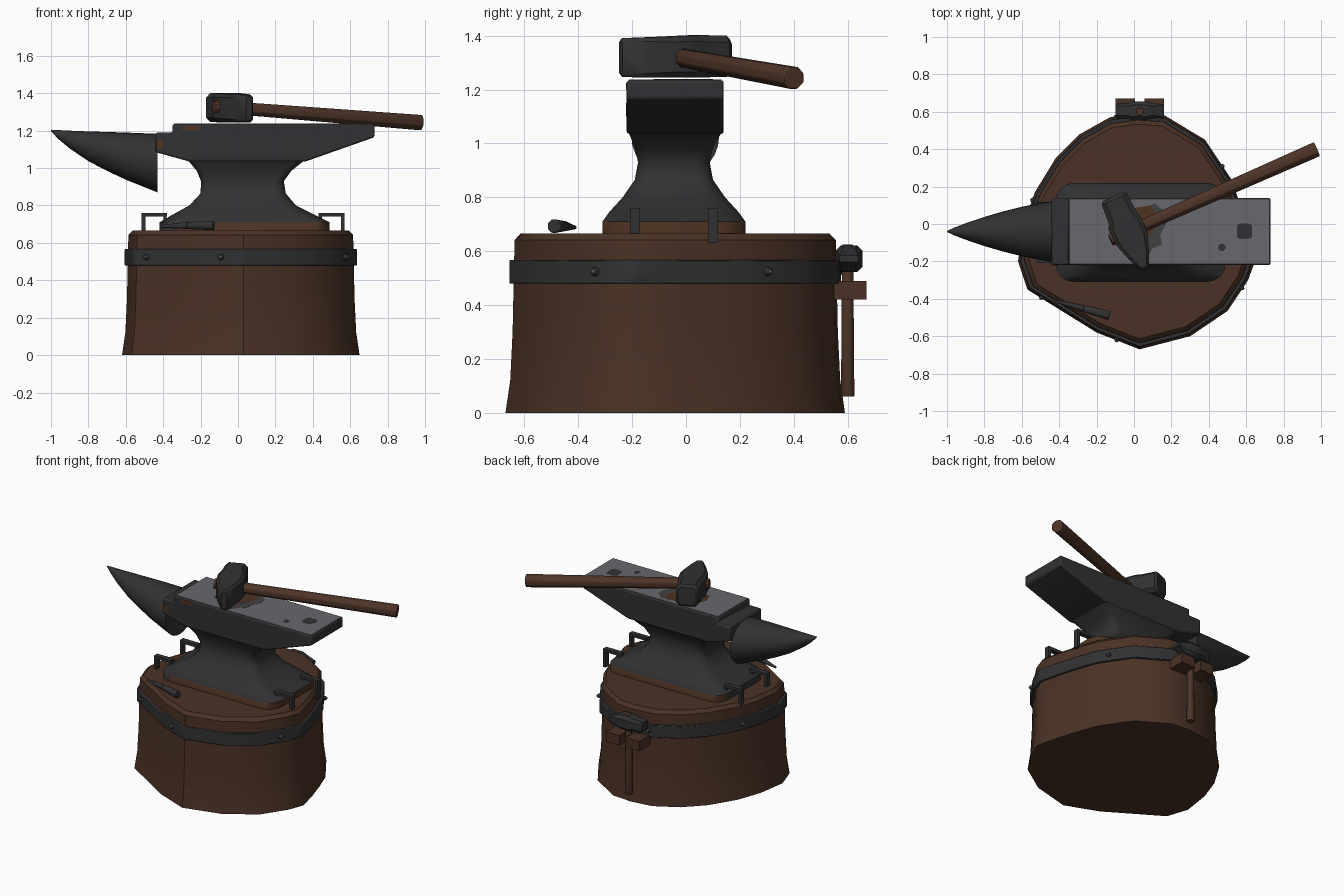
import bpy
from math import sin, cos, pi, radians
from mathutils import Vector

if "Cube" in bpy.data.objects:
    bpy.data.objects.remove(bpy.data.objects["Cube"])


def material(name, rgb):
    m = bpy.data.materials.new(name)
    m.use_nodes = True
    m.diffuse_color = (*rgb, 1)
    bsdf = m.node_tree.nodes["Principled BSDF"]
    bsdf.inputs["Base Color"].default_value = (*rgb, 1)
    bsdf.inputs["Roughness"].default_value = 0.7
    return m


WOOD = material("dark wood", (0.068, 0.031, 0.018))
HANDLE = material("handle wood", (0.075, 0.034, 0.02))
IRON = material("dark iron", (0.031, 0.031, 0.033))
STEEL = material("worn steel", (0.14, 0.14, 0.155))
TARNISH = material("tarnish", (0.055, 0.053, 0.055))
RUST = material("rust", (0.075, 0.033, 0.016))


def finish(name, verts, faces, mat, bevel=0, angle=35):
    mesh = bpy.data.meshes.new(name)
    mesh.from_pydata(verts, [], faces)
    ob = bpy.data.objects.new(name, mesh)
    bpy.context.collection.objects.link(ob)
    mesh.materials.append(mat)
    bpy.ops.object.select_all(action="DESELECT")
    ob.select_set(True)
    bpy.context.view_layer.objects.active = ob
    # consistent outward normals
    bpy.ops.object.mode_set(mode="EDIT")
    bpy.ops.mesh.select_all(action="SELECT")
    bpy.ops.mesh.normals_make_consistent(inside=False)
    bpy.ops.object.mode_set(mode="OBJECT")
    if bevel:
        mod = ob.modifiers.new("Bevel", "BEVEL")
        mod.width, mod.segments, mod.limit_method = bevel, 2, "ANGLE"
    bpy.ops.object.shade_smooth_by_angle(angle=radians(angle))
    return ob


def loft(name, rings, mat, bevel=0, angle=35):
    """Skin a list of equal-length rings and cap both ends."""
    n = len(rings[0])
    verts = [tuple(p) for ring in rings for p in ring]
    faces = [(r * n + i, r * n + (i + 1) % n, (r + 1) * n + (i + 1) % n, (r + 1) * n + i)
             for r in range(len(rings) - 1) for i in range(n)]
    faces += [tuple(range(n)), tuple(range(len(verts) - n, len(verts)))]
    return finish(name, verts, faces, mat, bevel, angle)


def box(name, x0, x1, y0, y1, z0, z1, mat, bevel=0):
    rings = [[(x0, y0, z), (x1, y0, z), (x1, y1, z), (x0, y1, z)] for z in (z0, z1)]
    return loft(name, rings, mat, bevel)


def rod(name, a, b, ra, rb, mat, sides=8):
    a, b = Vector(a), Vector(b)
    q = (b - a).to_track_quat("Z", "Y")
    rings = [[p + q @ Vector((r * cos(2 * pi * (i + .5) / sides), r * sin(2 * pi * (i + .5) / sides), 0))
              for i in range(sides)] for p, r in ((a, ra), (b, rb))]
    return loft(name, rings, mat, 0.004, 50)


def rounded_rect(x0, x1, y0, y1, z, r, seg=4):
    pts = []
    for k, (cx, cy) in enumerate(((x1 - r, y1 - r), (x0 + r, y1 - r), (x0 + r, y0 + r), (x1 - r, y0 + r))):
        for i in range(seg + 1):
            t = pi / 2 * (k + i / seg)
            pts.append((cx + r * cos(t), cy + r * sin(t), z))
    return pts


def plate(name, pts, z, mat, thick=0.004):
    return loft(name, [[(x, y, h) for x, y in pts] for h in (z, z + thick)], mat)


# Stump with an uneven outline
OUTLINE = [(.03, -.67), (.3, -.6), (.5, -.465), (.61, -.3), (.65, -.19), (.61, -.03), (.57, .1), (.52, .24),
           (.38, .45), (.165, .58), (.02, .59), (-.13, .57), (-.29, .48), (-.42, .35), (-.53, .17),
           (-.59, 0), (-.62, -.2), (-.57, -.35), (-.41, -.45), (-.2, -.58)]
CX, CY = 0.01, -0.04


def outline(scale, z):
    return [(CX + (x - CX) * scale, CY + (y - CY) * scale, z) for x, y in OUTLINE]


loft("stump", [outline(s, z) for s, z in ((1, 0), (.972, .12), (.958, .3), (.952, .48), (.946, .642), (.91, .665))],
     WOOD)
loft("iron_band", [outline(.978, .48), outline(.978, .567)], IRON, 0.004)


def rim_point(angle, scale, z):
    """Point on the stump outline in a given direction."""
    d = Vector((cos(angle), sin(angle)))
    for i, p in enumerate(OUTLINE):
        a = Vector(p) - Vector((CX, CY))
        e = Vector(OUTLINE[(i + 1) % len(OUTLINE)]) - Vector((CX, CY)) - a
        den = d.cross(e)
        t, u = a.cross(e) / den, a.cross(d) / den
        if t > 0 and 0 <= u <= 1:
            return Vector((CX, CY, z)) + (d * t * scale).to_3d()


for deg in (-100, -28, 37, 100, 163, 215):
    p = rim_point(radians(deg), .975, .524)
    out = Vector((cos(radians(deg)), sin(radians(deg)), 0))
    rod("band_rivet", p, p + out * .022, .02, .011, IRON, 6)
    rod("rivet_head", p, p + out * .025, .009, .007, STEEL, 6)

# Anvil foot and waist, with rust along part of the foot
WAIST = [(-.42, .49, -.31, .22, .66, .1), (-.42, .49, -.31, .22, .71, .1), (-.36, .42, -.285, .195, .745, .1),
         (-.26, .31, -.235, .145, .8, .08), (-.2, .255, -.19, .1, .865, .06), (-.198, .245, -.178, .088, .93, .05),
         (-.22, .285, -.19, .1, .985, .04), (-.27, .36, -.215, .135, 1.045, .03)]
waist = loft("anvil_waist", [rounded_rect(*w) for w in WAIST], IRON, 0, 50)
waist.data.materials.append(RUST)
for f in waist.data.polygons:
    c = f.center
    if c.z < .7 and (c.y < -.03 and c.x > 0 or c.y > .12):
        f.material_index = 1

# Anvil body extruded from its side profile
PROFILE = [(-.44, 1.19), (-.35, 1.19), (-.35, 1.235), (.73, 1.235), (.73, 1.165), (.36, 1.035), (-.26, 1.035),
           (-.44, 1.085)]
loft("anvil_body", [[(x, y, z) for x, z in PROFILE] for y in (-.22, .14)], IRON, 0.01)

# Horn
HORN = [(-.43, .87, 1.183, .163), (-.5, .898, 1.186, .152), (-.6, .938, 1.19, .132), (-.7, .985, 1.193, .107),
        (-.8, 1.037, 1.196, .078), (-.9, 1.105, 1.2, .044), (-.96, 1.155, 1.203, .021), (-1, 1.197, 1.205, .003)]
loft("anvil_horn", [[(x, -.04 + w * cos(t), (lo + hi) / 2 + (hi - lo) / 2 * sin(t))
                     for t in (2 * pi * i / 28 for i in range(28))] for x, lo, hi, w in HORN], IRON)

# Working face, stains and tool holes
plate("anvil_face", [(-.342, -.211), (.722, -.211), (.722, .131), (-.342, .131)], 1.233, STEEL)
plate("face_tarnish", [(-.02, -.17), (.06, -.2), (.1, -.13), (.15, -.11), (.14, -.06), (.18, .02), (.17, .06),
                       (.11, .11), (.02, .06)], 1.234, TARNISH)
plate("face_rust", [(-.14, -.02), (-.12, -.09), (-.04, -.12), (.06, -.1), (.1, -.03), (.13, .03), (.09, .1),
                    (-.03, .08), (-.1, .06)], 1.2345, RUST)
plate("square_hole", rounded := [(x, y) for x, y, _ in rounded_rect(.55, .632, -.08, .002, 0, .02)], 1.234, IRON)
plate("round_hole", [(.47 + .02 * cos(i * pi / 6), -.125 + .02 * sin(i * pi / 6)) for i in range(12)], 1.234, IRON)
box("edge_rust", -.3, -.2, -.222, -.2, 1.2, 1.224, RUST)
box("side_rust", -.436, -.4, -.222, -.2, 1.1, 1.15, RUST)

# Hold-down staples at both ends of the foot
for outer, inner in ((-.505, -.39), (.56, .44)):
    for y in (-.19, .1):
        lo, hi = sorted((outer, inner))
        box("staple_leg", outer - .01, outer + .01, y - .018, y + .018, .63, .76, IRON)
        box("staple_bar", lo - .01, hi + .01, y - .018, y + .018, .74, .76, IRON)
        box("staple_foot", inner - .008, inner + .008, y - .018, y + .018, .68, .75, IRON)

# Chisel lying on the stump
rod("chisel_shank", (-.13, -.49, .693), (-.27, -.452, .693), .027, .02, IRON)
rod("chisel_blade", (-.27, -.452, .693), (-.42, -.412, .688), .02, .007, IRON)


def chamfered(u0, u1, v0, v1, c):
    return [(u0 + c, v0), (u1 - c, v0), (u1, v0 + c), (u1, v1 - c), (u1 - c, v1), (u0 + c, v1), (u0, v1 - c),
            (u0, v0 + c)]


# Forging hammer resting on the face
MID, ALONG, AXIS = Vector((-.02, -.04, 0)), Vector((.917, .4, 0)), Vector((-.4, .917, 0))
HEAD = [(.207, .06, 1.262, 1.387, .02), (.19, .075, 1.247, 1.4, .025), (.09, .08, 1.245, 1.402, .025),
        (.05, .09, 1.245, 1.4, .02), (-.04, .09, 1.245, 1.396, .02), (-.13, .06, 1.245, 1.393, .015),
        (-.205, .027, 1.247, 1.391, .012), (-.217, .018, 1.258, 1.38, .008)]
loft("hammer_head", [[MID + AXIS * t + ALONG * u + Vector((0, 0, v))
                      for u, v in chamfered(-w - .008, w - .008, lo, hi, c)] for t, w, lo, hi, c in HEAD], IRON)
rod("hammer_handle", MID - ALONG * .115 + Vector((0, 0, 1.33)), (.977, .4, 1.243), .035, .044, HANDLE)

# Small hammer hung on a wooden bracket behind the stump
for x0, x1 in ((-.1, .005), (.055, .16)):
    box("bracket_arm", x0, x1, .53, .67, .42, .49, WOOD)
box("bracket_back", -.1, .16, .53, .575, .42, .49, WOOD)
rod("small_handle", (.03, .6, .06), (.03, .6, .625), .027, .022, HANDLE)
SMALL = [(-.1, .033, .03), (-.085, .042, .04), (-.03, .042, .04), (-.01, .05, .05), (.07, .05, .05),
         (.1, .04, .04), (.16, .036, .012)]
loft("small_hammer_head", [[(x, .605 + u, .572 + v) for u, v in chamfered(-w, w, -h, h, h * .4)]
                           for x, w, h in SMALL], IRON)
